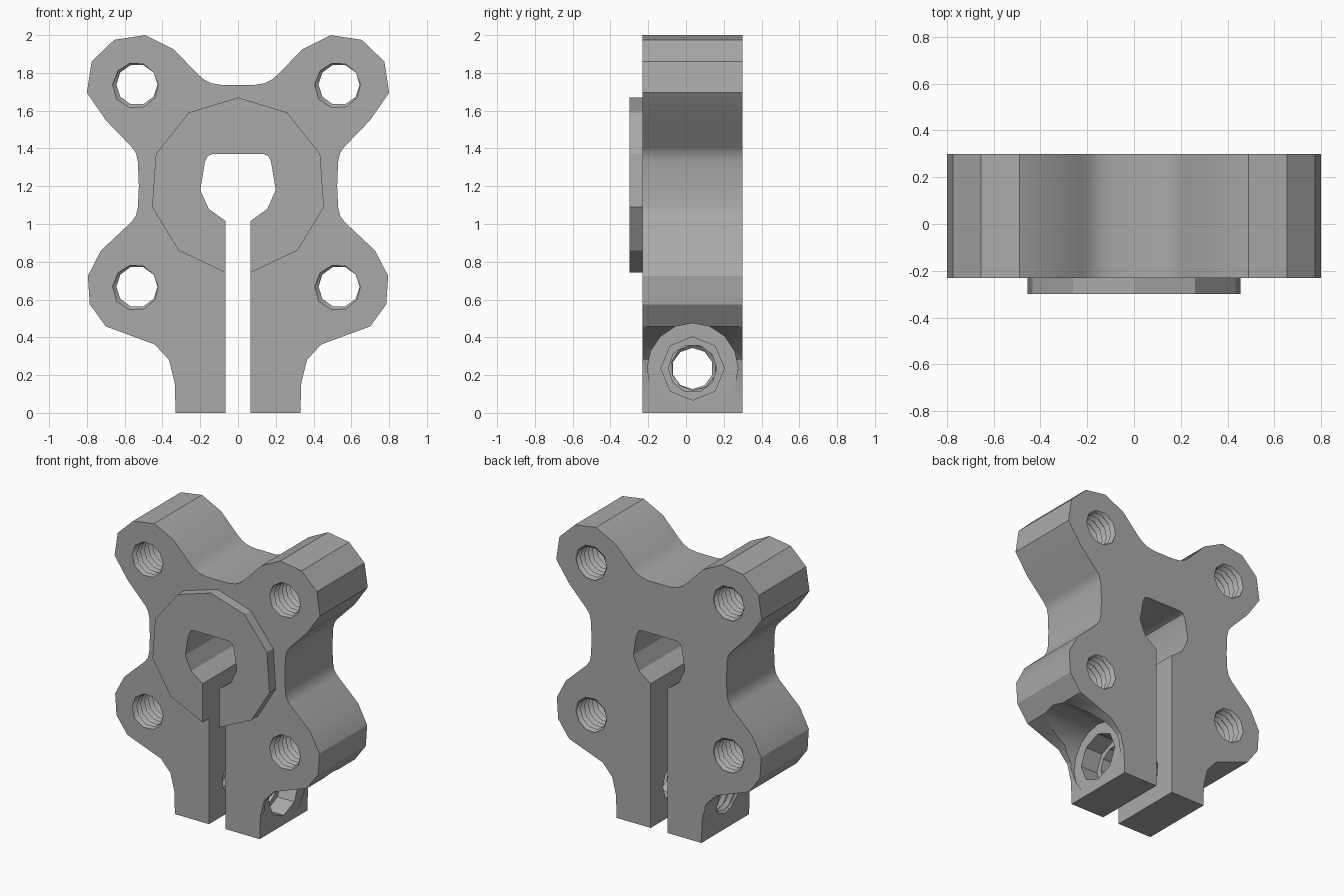
import bpy, bmesh, math
from mathutils import Matrix

cube = bpy.data.objects.get("Cube")
if cube:
    bpy.data.objects.remove(cube, do_unlink=True)

GREY = 0.4
FRONT, BACK, COLLAR_FRONT = -0.23, 0.30, -0.30
MID_Y = (FRONT + BACK) / 2
PITCH, SIDES, TURNS = 0.0435, 10, 15
MINOR, MAJOR = 0.109, 0.133
CLAMP_Z = 0.235

metal = bpy.data.materials.new("plain grey metal")
metal.use_nodes = True
metal.diffuse_color = (GREY, GREY, GREY, 1)
metal.node_tree.nodes["Principled BSDF"].inputs["Base Color"].default_value = (GREY, GREY, GREY, 1)


def make_object(name, bm):
    bmesh.ops.recalc_face_normals(bm, faces=bm.faces[:])
    mesh = bpy.data.meshes.new(name)
    bm.to_mesh(mesh)
    bm.free()
    obj = bpy.data.objects.new(name, mesh)
    bpy.context.collection.objects.link(obj)
    return obj


def extruded(name, half, y0, y1):
    """Mirror half an outline across x = 0 and extrude it along y."""
    outline = half + [(-x, z) for x, z in reversed(half) if x > 0]
    bm = bmesh.new()
    face = bm.faces.new([bm.verts.new((x, y0, z)) for x, z in outline])
    new = bmesh.ops.extrude_face_region(bm, geom=[face])["geom"]
    verts = [v for v in new if isinstance(v, bmesh.types.BMVert)]
    bmesh.ops.translate(bm, verts=verts, vec=(0, y1 - y0, 0))
    obj = make_object(name, bm)
    obj.data.materials.append(metal)
    return obj


def thread_cutter(name, place):
    """Closed helical screw shape along its local z axis."""
    count = TURNS * SIDES
    half_len = (TURNS + 1) * PITCH / 2
    bm = bmesh.new()

    def spiral(radius, number, lift):
        points = []
        for k in range(number):
            a = math.tau * k / SIDES
            z = k * PITCH / SIDES - half_len + lift
            points.append(bm.verts.new((radius * math.cos(a), radius * math.sin(a), z)))
        return points

    crest = spiral(MINOR, count + SIDES + 1, 0)
    root = spiral(MAJOR, count + 1, PITCH / 2)
    for k in range(count):
        n = k + SIDES
        bm.faces.new((crest[k], crest[k + 1], root[k + 1], root[k]))
        bm.faces.new((root[k], root[k + 1], crest[n + 1], crest[n]))
    # Close both ends with fans
    rim = [e for e in bm.edges if e.is_boundary]
    tips = {s: bm.verts.new((0, 0, s * (half_len + 0.02))) for s in (-1, 1)}
    for e in rim:
        side = 1 if e.verts[0].co.z > 0 else -1
        bm.faces.new((e.verts[0], e.verts[1], tips[side]))
    bm.transform(place)
    return make_object(name, bm)


def bore_cutter(name, radius, sides, x0, x1):
    """Cylinder along x on the clamp screw axis."""
    bm = bmesh.new()
    place = Matrix.Translation(((x0 + x1) / 2, MID_Y, CLAMP_Z)) @ Matrix.Rotation(math.pi / 2, 4, 'Y')
    bmesh.ops.create_cone(bm, cap_ends=True, segments=sides, radius1=radius,
                          radius2=radius, depth=x1 - x0, matrix=place)
    return make_object(name, bm)


# Outlines: right-hand halves, from the top centre round to the flat of the bore
bore = [(0.065, 1.015), (0.155, 1.08), (0.2, 1.18), (0.175, 1.33), (0.16, 1.36), (0.135, 1.37)]
body_half = [
    (0.08, 1.735), (0.14, 1.745), (0.18, 1.765), (0.22, 1.8), (0.34, 1.925),
    (0.49, 2.0), (0.655, 1.975), (0.775, 1.86), (0.8, 1.695), (0.7, 1.55),
    (0.56, 1.405), (0.54, 1.375), (0.53, 1.33), (0.525, 1.2), (0.53, 1.09),
    (0.54, 1.045), (0.565, 1.01), (0.725, 0.86), (0.795, 0.725), (0.785, 0.575),
    (0.7, 0.458), (0.57, 0.41), (0.44, 0.362), (0.365, 0.28), (0.335, 0.16),
    (0.33, 0), (0.065, 0)] + bore
collar_half = [(0, 1.67), (0.26, 1.59), (0.435, 1.37), (0.455, 1.09),
               (0.315, 0.86), (0.065, 0.742)] + bore

body = extruded("clamp_body", body_half, FRONT, BACK)
collar = extruded("front_collar", collar_half, COLLAR_FRONT, FRONT)

# Four threaded mounting holes
cutters = []
turn = Matrix.Rotation(math.pi / 2, 4, 'X')
for x in (-0.535, 0.535):
    for z in (0.668, 1.738):
        cutters.append(thread_cutter("mount_thread_cutter", Matrix.Translation((x, MID_Y, z)) @ turn))

# Clamp screw: thread on one foot, clearance, counterbore and spot face on the other
cutters.append(thread_cutter("clamp_thread_cutter", Matrix.Translation((-0.32, MID_Y, CLAMP_Z))
                             @ Matrix.Rotation(math.pi / 2, 4, 'Y')))
cutters.append(bore_cutter("spot_face_cutter", 0.24, 16, 0.331, 0.95))
cutters.append(bore_cutter("counterbore_cutter", 0.168, 8, 0.2, 0.6))
cutters.append(bore_cutter("clearance_cutter", 0.128, 10, 0.0, 0.5))

for cutter in cutters:
    cutter.hide_render = True
    mod = body.modifiers.new(cutter.name, 'BOOLEAN')
    mod.operation = 'DIFFERENCE'
    mod.solver = 'EXACT'
    mod.object = cutter

# Bake the cuts and drop the cutters
bpy.context.view_layer.update()
evaluated = body.evaluated_get(bpy.context.evaluated_depsgraph_get())
cut_mesh = bpy.data.meshes.new_from_object(evaluated)
body.modifiers.clear()
body.data = cut_mesh
cut_mesh.materials.clear()
cut_mesh.materials.append(metal)
for poly in cut_mesh.polygons:
    poly.material_index = 0
for cutter in cutters:
    bpy.data.objects.remove(cutter, do_unlink=True)

# Smooth the fillets, keep the facets crisp
bpy.ops.object.select_all(action='DESELECT')
for obj in (body, collar):
    obj.select_set(True)
bpy.context.view_layer.objects.active = body
bpy.ops.object.shade_smooth_by_angle(angle=math.radians(28))
